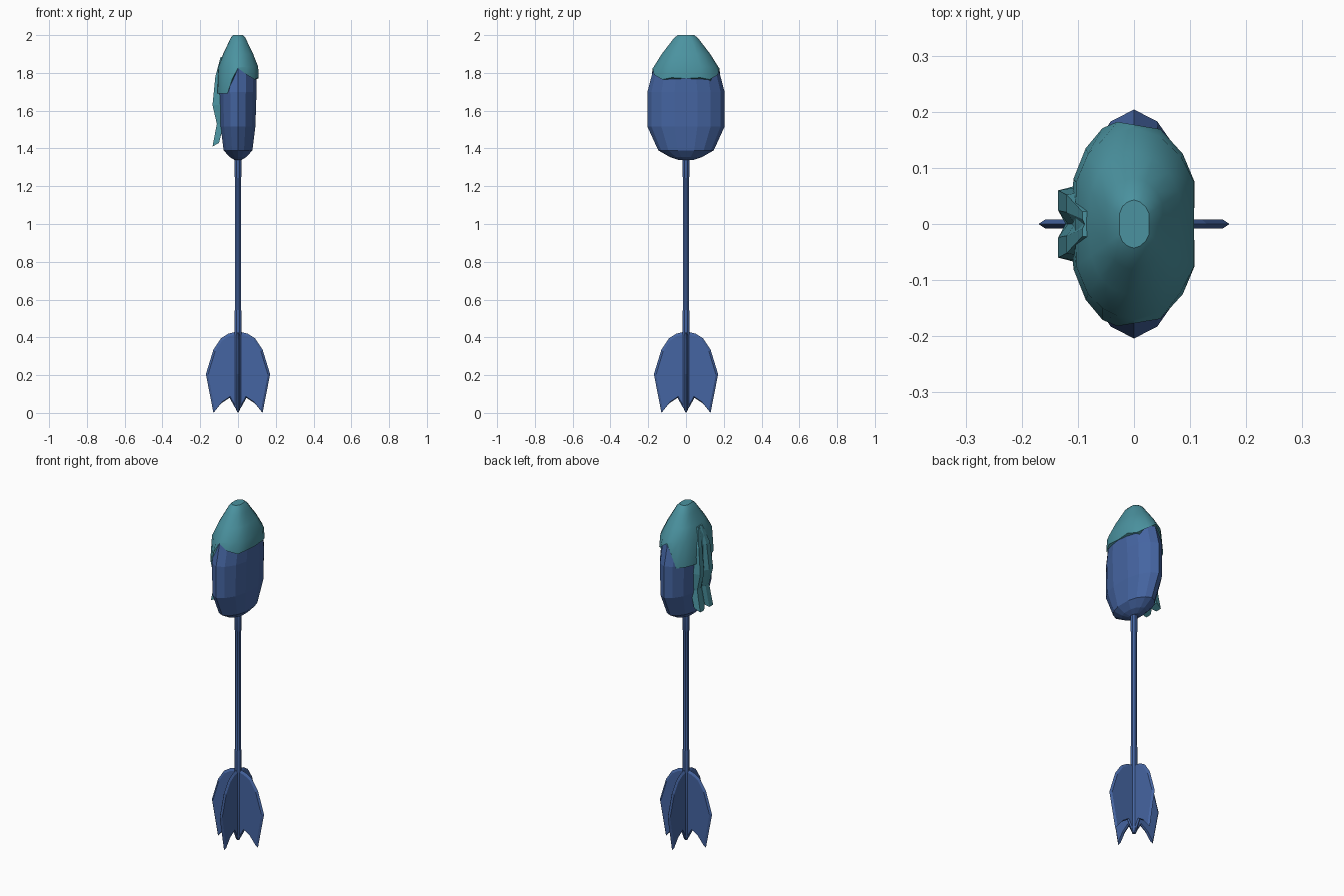
import bpy, bmesh, math

if "Cube" in bpy.data.objects:
    bpy.data.objects.remove(bpy.data.objects["Cube"])

def material(name, rgb):
    m = bpy.data.materials.new(name)
    m.diffuse_color = (*rgb, 1)
    m.use_nodes = True
    m.node_tree.nodes["Principled BSDF"].inputs["Base Color"].default_value = m.diffuse_color
    return m

BLUE = material("blue", (0.06, 0.13, 0.36))
TEAL = material("teal", (0.07, 0.29, 0.35))

def make(name, bm, mat, smooth=None):
    bmesh.ops.recalc_face_normals(bm, faces=bm.faces)
    me = bpy.data.meshes.new(name)
    bm.to_mesh(me)
    bm.free()
    ob = bpy.data.objects.new(name, me)
    bpy.context.collection.objects.link(ob)
    me.materials.append(mat)
    if smooth:
        bpy.ops.object.select_all(action='DESELECT')
        bpy.context.view_layer.objects.active = ob
        ob.select_set(True)
        bpy.ops.object.shade_smooth_by_angle(angle=math.radians(smooth))
    return ob

def loft(name, rings, mat, smooth=None):
    """Skin closed rings of equal point count and cap both ends."""
    bm = bmesh.new()
    vs = [[bm.verts.new(p) for p in r] for r in rings]
    n = len(vs[0])
    for a, b in zip(vs, vs[1:]):
        for i in range(n):
            j = (i + 1) % n
            bm.faces.new((a[i], a[j], b[j], b[i]))
    bm.faces.new(vs[0])
    bm.faces.new(vs[-1])
    return make(name, bm, mat, smooth)

def mirror_y(half):
    """Complete a ring whose first and last points lie on y = 0 or off it."""
    return half + [(p[0], -p[1], *p[2:]) for p in reversed(half) if p[1] > 0]

# shaft, slightly thicker at both ends
def circle(r, z, n=8):
    return [(r * math.cos(math.tau * (i + .5) / n),
             r * math.sin(math.tau * (i + .5) / n), z) for i in range(n)]

loft("shaft", [circle(r, z) for r, z in
     ((.010, .015), (.019, .04), (.019, .54), (.016, .55),
      (.016, 1.24), (.019, 1.25), (.019, 1.37))], BLUE, 30)

# crossed tail fins
FIN = [(.01, .43), (.05, .42), (.09, .395), (.13, .335), (.17, .205),
       (.13, .0), (.09, .05), (.045, .08), (.02, .035), (.01, .02)]
for k in range(4):
    c, s = round(math.cos(k * math.pi / 2)), round(math.sin(k * math.pi / 2))
    bm = bmesh.new()
    layers = []
    for t, inset in ((-.008, .012), (0, 0), (.008, .012)):
        ring = []
        for r, z in FIN:
            r2 = r * (1 - inset / .17)
            z2 = .2 + (z - .2) * (1 - inset / .2)
            ring.append(bm.verts.new((c * r2 - s * t, s * r2 + c * t, z2)))
        layers.append(ring)
    for a, b in zip(layers, layers[1:]):
        for i in range(len(FIN)):
            j = (i + 1) % len(FIN)
            bm.faces.new((a[i], a[j], b[j], b[i]))
    bm.faces.new(layers[0])
    bm.faces.new(layers[2])
    make(f"fin_{k + 1}", bm, BLUE)

# faceted oval body of the head
SECTION = mirror_y([(.10, .06), (.08, .13), (.042, .183), (0, .204),
                    (-.042, .183), (-.08, .13), (-.10, .06)])
loft("head_body", [[(x * sx, y * sy, z) for x, y in SECTION] for z, sx, sy in
     ((1.34, .2, .2), (1.355, .45, .42), (1.39, .76, .72), (1.515, .92, 1),
      (1.70, .98, 1), (1.825, 1, .84))], BLUE)

# domed cap with an uneven hem that hangs lower at the back
HEM = mirror_y([(.107, 0, 1.77), (.108, .075, 1.775), (.087, .125, 1.765),
                (.047, .169, 1.79), (0, .177, 1.825), (-.03, .182, 1.77),
                (-.056, .171, 1.69), (-.086, .135, 1.69),
                (-.108, .08, 1.69), (-.112, 0, 1.69)])
RIM = mirror_y([(.107, 0), (.107, .075), (.084, .12), (.045, .157), (0, .171),
                (-.03, .163), (-.056, .15), (-.082, .125), (-.103, .075),
                (-.105, 0)])
loft("head_cap", [HEM] + [[(x * s, y * s, z) for x, y in RIM] for z, s in
     ((1.832, 1), (1.90, .75), (1.96, .48), (1.985, .37), (2.0, .25))], TEAL, 35)

# grooved crest running down the back of the head
crest = []
for z, edge, groove, inner, w in ((1.885, -.092, -.088, -.06, .022),
                                  (1.78, -.12, -.105, -.08, .052),
                                  (1.63, -.135, -.118, -.08, .060),
                                  (1.53, -.112, -.102, -.075, .055),
                                  (1.41, -.135, -.122, -.10, .060)):
    zi = z + (.02 if z < 1.5 else 0)
    crest.append([(inner, -w * 1.15, zi), (edge, -w, z), (edge, -w * .4, z),
                  (groove, 0, zi), (edge, w * .4, z), (edge, w, z),
                  (inner, w * 1.15, zi)])
loft("back_crest", crest, TEAL)
